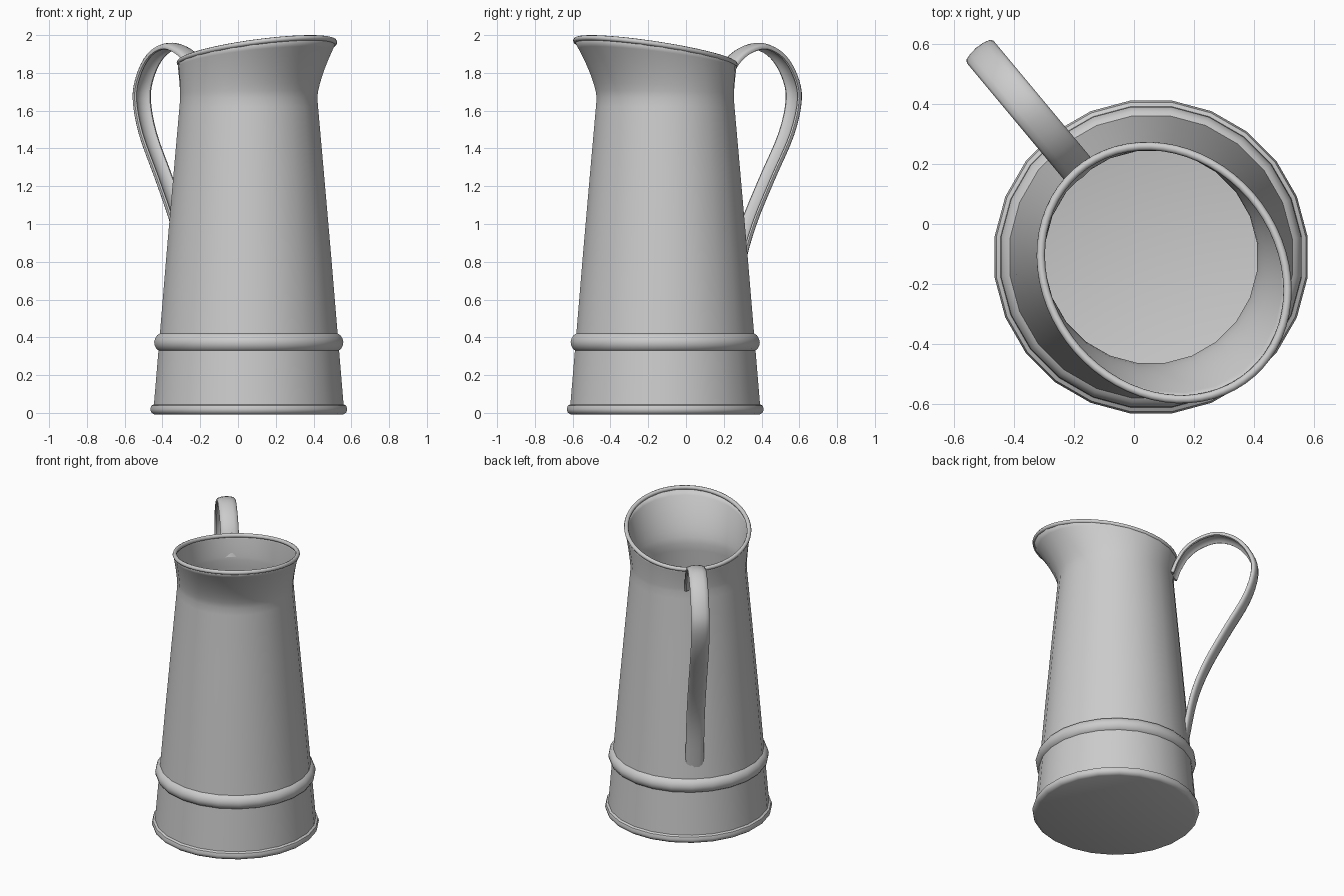
import bpy, bmesh
from math import sin, cos, pi, radians
from mathutils import Vector

if "Cube" in bpy.data.objects:
    bpy.data.objects.remove(bpy.data.objects["Cube"])

AXIS = Vector((0.057, -0.11, 0))
U = Vector((0.64, -0.768, 0)).normalized()   # towards the spout
V = Vector((-U.y, U.x, 0))
Z = Vector((0, 0, 1))
START = radians(7.5)


def grid_object(name, rings, close_rings=False, cap_first=False, cap_last=False, angle=40):
    """Skin a list of closed rings of points."""
    bm = bmesh.new()
    vs = [[bm.verts.new(p) for p in ring] for ring in rings]
    n, m = len(vs[0]), len(vs)
    for i in range(m if close_rings else m - 1):
        a, b = vs[i], vs[(i + 1) % m]
        for j in range(n):
            k = (j + 1) % n
            bm.faces.new((a[j], a[k], b[k], b[j]))
    if cap_first:
        bm.faces.new(vs[0][::-1])
    if cap_last:
        bm.faces.new(vs[-1])
    bmesh.ops.recalc_face_normals(bm, faces=bm.faces[:])
    me = bpy.data.meshes.new(name)
    bm.to_mesh(me)
    bm.free()
    ob = bpy.data.objects.new(name, me)
    bpy.context.collection.objects.link(ob)
    bpy.ops.object.select_all(action='DESELECT')
    ob.select_set(True)
    bpy.context.view_layer.objects.active = ob
    bpy.ops.object.shade_smooth_by_angle(angle=radians(angle))
    return ob


def circle(r, z, n=24):
    return [AXIS + Vector((r * cos(START + 2 * pi * i / n), r * sin(START + 2 * pi * i / n), z))
            for i in range(n)]


NECK_R, NECK_Z = 0.356, 1.67
RIM_A, RIM_B, RIM_OFF, RIM_Z, RIM_TILT = 0.445, 0.386, 0.068, 1.908, 0.078


def collar(t, n=24, start=START):
    """Ring between the round neck (t=0) and the tilted oval rim (t=1)."""
    f = t ** 1.45
    a = NECK_R + (RIM_A - NECK_R) * f
    b = NECK_R + (RIM_B - NECK_R) * f
    ring = []
    for i in range(n):
        d = Vector((cos(start + 2 * pi * i / n), sin(start + 2 * pi * i / n), 0))
        cu, cv = d.dot(U), d.dot(V)
        z = NECK_Z + (RIM_Z + RIM_TILT * cu - NECK_Z) * t
        ring.append(AXIS + U * (RIM_OFF * f + a * cu) + V * (b * cv) + Z * z)
    return ring


# Body: tapered wall with foot bead and raised band, flaring into the spout
profile = [(0.505, 0.003), (0.513, 0.009), (0.516, 0.02), (0.512, 0.032), (0.498, 0.04),
           (0.473, 0.335), (0.485, 0.345), (0.493, 0.36), (0.495, 0.375), (0.491, 0.39),
           (0.481, 0.405), (0.466, 0.415), (0.43, 0.83), (0.393, 1.25), (0.36, 1.62)]
rings = [circle(0.498, 0)] + [circle(r, z) for r, z in profile]
rings += [collar(i / 8) for i in range(9)]
body = grid_object("jug_body", rings, cap_first=True)
shell = body.modifiers.new("wall", 'SOLIDIFY')
shell.thickness = 0.01
shell.offset = -1

# Rolled rim bead
path = collar(1, 64)
centre = sum(path, Vector()) / len(path)
bead = []
for i, p in enumerate(path):
    tan = (path[(i + 1) % 64] - path[i - 1]).normalized()
    out = (p - centre)
    out = (out - tan * out.dot(tan)).normalized()
    up = tan.cross(out)
    bead.append([p + (out * cos(k * pi / 4) + up * sin(k * pi / 4)) * 0.014 for k in range(8)])
grid_object("rim_bead", bead, close_rings=True, angle=60)

# Handle: arched strap swept along a curve in the spout plane (radius, height)
pts = [(0.355, 1.69), (0.385, 1.77), (0.445, 1.865), (0.54, 1.93), (0.66, 1.953), (0.785, 1.90),
       (0.872, 1.79), (0.903, 1.66), (0.85, 1.47), (0.715, 1.23), (0.588, 0.99), (0.51, 0.77),
       (0.455, 0.47)]
pts = [Vector(p) for p in pts]
ext = [2 * pts[0] - pts[1]] + pts + [2 * pts[-1] - pts[-2]]
curve = []
for i in range(1, len(ext) - 2):
    p0, p1, p2, p3 = ext[i - 1:i + 3]
    for s in range(4):
        t = s / 4
        curve.append(0.5 * (2 * p1 + (p2 - p0) * t + (2 * p0 - 5 * p1 + 4 * p2 - p3) * t ** 2
                            + (3 * p1 - p0 - 3 * p2 + p3) * t ** 3))
curve.append(pts[-1])
half = [(0.03, 0.003), (0.05, -0.003), (0.058, -0.013), (0.056, -0.026), (0.046, -0.03),
        (0.036, -0.022), (0.02, -0.014)]
section = [(0, 0.006)] + half + [(0, -0.012)] + [(-x, y) for x, y in reversed(half)]
strap = []
for i, p in enumerate(curve):
    t = (curve[min(i + 1, len(curve) - 1)] - curve[max(i - 1, 0)]).normalized()
    nrm = -U * -t.y + Z * t.x
    base = AXIS - U * p.x + Z * p.y
    strap.append([base + V * w + nrm * h for w, h in section])
grid_object("handle", strap, cap_first=True, cap_last=True, angle=50)
